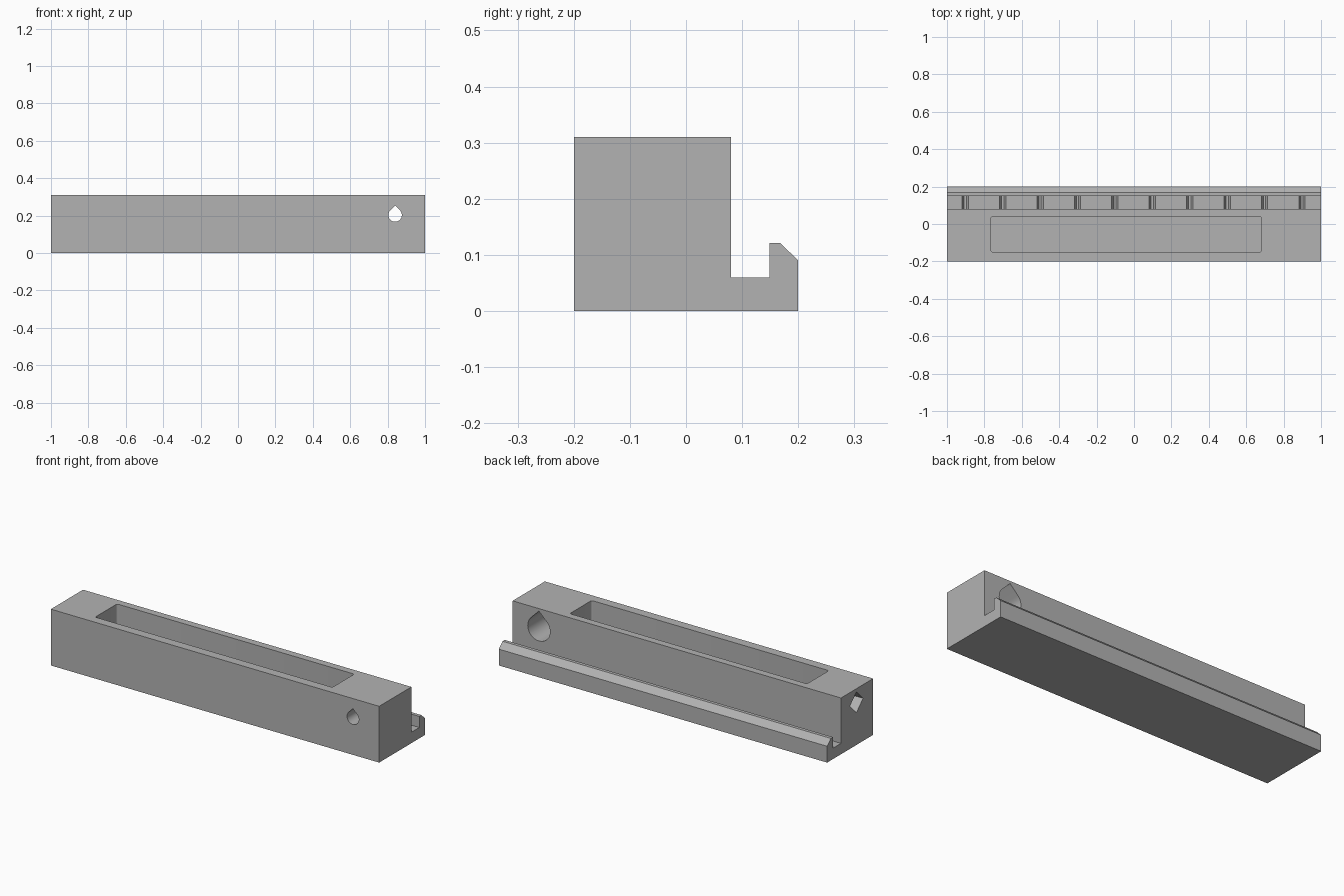
import bpy, bmesh, math
from mathutils import Vector

cube = bpy.data.objects.get("Cube")
if cube:
    bpy.data.objects.remove(cube, do_unlink=True)

grey = bpy.data.materials.new("plain_grey")
grey.use_nodes = True
colour = (0.45, 0.45, 0.45, 1)
grey.diffuse_color = colour
grey.node_tree.nodes["Principled BSDF"].inputs["Base Color"].default_value = colour


def prism(name, points, axis, start, end):
    """Extrude a 2D profile along an axis: x uses (y, z), y uses (x, z), z uses (x, y)."""
    place = {"x": lambda a, b: (start, a, b),
             "y": lambda a, b: (a, start, b),
             "z": lambda a, b: (a, b, start)}[axis]
    bm = bmesh.new()
    face = bm.faces.new([bm.verts.new(place(a, b)) for a, b in points])
    out = bmesh.ops.extrude_face_region(bm, geom=[face])
    shift = Vector([(end - start) if c == axis else 0 for c in "xyz"])
    bmesh.ops.translate(bm, vec=shift,
                        verts=[g for g in out["geom"] if isinstance(g, bmesh.types.BMVert)])
    bmesh.ops.recalc_face_normals(bm, faces=bm.faces)
    mesh = bpy.data.meshes.new(name)
    bm.to_mesh(mesh)
    bm.free()
    mesh.materials.append(grey)
    obj = bpy.data.objects.new(name, mesh)
    bpy.context.collection.objects.link(obj)
    return obj


def teardrop(x, z, r, steps=36):
    """Circle closed by a 45 degree roof."""
    angles = [math.radians(135 + 270 * i / steps) for i in range(steps + 1)]
    return ([(x + r * math.cos(a), z + r * math.sin(a)) for a in angles]
            + [(x, z + r * math.sqrt(2))])


def rounded_rectangle(x0, x1, y0, y1, r, steps=4):
    corners = [(x1 - r, y1 - r), (x0 + r, y1 - r), (x0 + r, y0 + r), (x1 - r, y0 + r)]
    return [(cx + r * math.cos(math.pi / 2 * (k + i / steps)),
             cy + r * math.sin(math.pi / 2 * (k + i / steps)))
            for k, (cx, cy) in enumerate(corners) for i in range(steps + 1)]


# Main bar with rear channel and chamfered lip
profile = [(-0.2, 0), (0.2, 0), (0.2, 0.09), (0.168, 0.121), (0.149, 0.121),
           (0.149, 0.06), (0.08, 0.06), (0.08, 0.31), (-0.2, 0.31)]
body = prism("channelled_bar", profile, "x", -1, 1)

# Pocket in the top, stepped cross bore, blind square hole in the end
cutters = [
    prism("pocket_cutter", rounded_rectangle(-0.765, 0.68, -0.15, 0.04, 0.01), "z", 0.06, 0.4),
    prism("small_bore_cutter", teardrop(0.84, 0.203, 0.036), "y", -0.3, 0),
    prism("large_bore_cutter", teardrop(0.84, 0.2, 0.068), "y", -0.1, 0.12),
    prism("end_hole_cutter", [(-0.112, 0.235), (-0.055, 0.178), (0.002, 0.235), (-0.055, 0.292)],
          "x", -1.1, -0.84),
]

# Tapered grooves across the channel floor
for i in range(10):
    x = -0.902 + 0.2 * i
    groove = [(x - 0.006, 0.04), (x + 0.006, 0.04), (x + 0.017, 0.06),
              (x + 0.017, 0.07), (x - 0.017, 0.07), (x - 0.017, 0.06)]
    cutters.append(prism("groove_cutter", groove, "y", 0.0802, 0.1488))

for cutter in cutters:
    cutter.hide_render = True
    cut = body.modifiers.new(cutter.name, "BOOLEAN")
    cut.operation = "DIFFERENCE"
    cut.solver = "EXACT"
    cut.object = cutter

# Bake the cuts and discard the cutters
bpy.context.view_layer.update()
baked = bpy.data.meshes.new_from_object(
    body.evaluated_get(bpy.context.evaluated_depsgraph_get()))
body.modifiers.clear()
body.data = baked
for cutter in cutters:
    bpy.data.objects.remove(cutter, do_unlink=True)

bpy.ops.object.select_all(action="DESELECT")
body.select_set(True)
bpy.context.view_layer.objects.active = body
bpy.ops.object.shade_smooth_by_angle(angle=math.radians(30))
